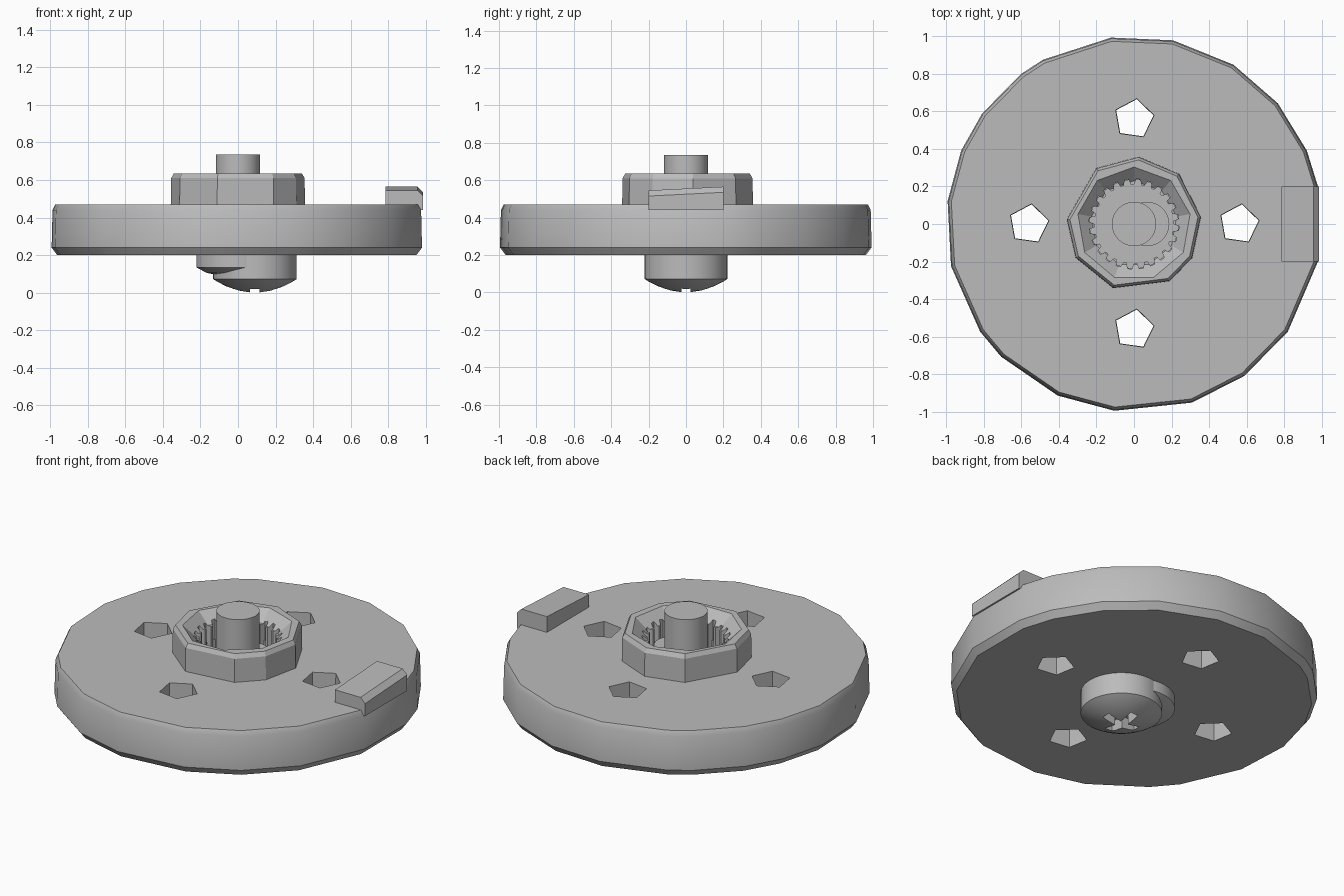
import bpy, bmesh
from math import cos, sin, radians, pi

cube = bpy.data.objects.get("Cube")
if cube:
    bpy.data.objects.remove(cube)

grey = bpy.data.materials.new("plain_grey")
grey.use_nodes = True
grey.diffuse_color = (0.5, 0.5, 0.5, 1)
grey.node_tree.nodes["Principled BSDF"].inputs["Base Color"].default_value = (0.5, 0.5, 0.5, 1)


def circle(sides, radius=1.0, phase=0.0):
    return [(radius * cos(phase + 2 * pi * i / sides), radius * sin(phase + 2 * pi * i / sides))
            for i in range(sides)]


def polar(degrees, radius=1.0):
    return [(radius * cos(radians(a)), radius * sin(radians(a))) for a in degrees]


def loft(name, rings, centre=(0, 0)):
    """Closed solid through rings of (outline, scale, z)."""
    bm = bmesh.new()
    loops = [[bm.verts.new((centre[0] + x * s, centre[1] + y * s, z)) for x, y in outline]
             for outline, s, z in rings]
    n = len(loops[0])
    for a, b in zip(loops, loops[1:]):
        for i in range(n):
            j = (i + 1) % n
            bm.faces.new((a[i], a[j], b[j], b[i]))
    bm.faces.new(loops[0][::-1])
    bm.faces.new(loops[-1])
    bmesh.ops.recalc_face_normals(bm, faces=bm.faces)
    mesh = bpy.data.meshes.new(name)
    bm.to_mesh(mesh)
    bm.free()
    mesh.materials.append(grey)
    ob = bpy.data.objects.new(name, mesh)
    bpy.context.collection.objects.link(ob)
    return ob


def cut(target, cutters):
    """Subtract the cutters, apply the result and remove the helpers."""
    for c in cutters:
        c.hide_render = True
        mod = target.modifiers.new("cut", 'BOOLEAN')
        mod.operation = 'DIFFERENCE'
        mod.solver = 'EXACT'
        mod.object = c
    bpy.context.view_layer.update()
    graph = bpy.context.evaluated_depsgraph_get()
    mesh = bpy.data.meshes.new_from_object(target.evaluated_get(graph))
    target.modifiers.clear()
    target.data = mesh
    for c in cutters:
        bpy.data.objects.remove(c)


def box(name, centre, half_x, half_y, z0, z1):
    outline = [(-half_x, -half_y), (half_x, -half_y), (half_x, half_y), (-half_x, half_y)]
    return loft(name, [(outline, 1, z0), (outline, 1, z1)], centre)


# Faceted wheel with softened rims
rim = polar([-167, -145, -135, -114, -96, -72, -54, -35, -11.5, 11.5,
             23, 40, 58, 78, 97, 119, 127, 144, 157, 173])
wheel = loft("wheel_disc", [(rim, 0.97, 0.2), (rim, 1, 0.24), (rim, 0.995, 0.44), (rim, 0.98, 0.47)])

# Four through holes and the shallow bore floor
holes = []
for i in range(4):
    hole = circle(5, 0.11, radians(82))
    spot = (0.56 * cos(i * pi / 2), 0.56 * sin(i * pi / 2))
    holes.append(loft("hole_cutter", [(hole, 0.95, 0.1), (hole, 1, 0.6)], spot))
bore = circle(48, 0.235)
holes.append(loft("bore_cutter", [(bore, 1, 0.42), (bore, 1, 0.6)]))
cut(wheel, holes)

# Hub collar with a funnel mouth and a toothed bore
collar = polar([-150, -108, -58, -30, 6, 48, 86, 124, 176], 0.36)
hub = loft("hub_collar", [(collar, 1, 0.42), (collar, 0.99, 0.61), (collar, 0.95, 0.635)])
teeth = []
for i in range(24):
    for step, r in ((0, 0.21), (0.3, 0.21), (0.45, 0.24), (0.8, 0.24)):
        a = 2 * pi * (i + step) / 24
        teeth.append((r * cos(a), r * sin(a)))
spline = loft("spline_cutter", [(teeth, 1, 0.3), (teeth, 1, 0.7)])
mouth = circle(9, 0.32, radians(10))
funnel = loft("funnel_cutter", [(mouth, 0.72, 0.57), (mouth, 1, 0.65)])
cut(hub, [spline, funnel])

# Centre pin and the offset step beside it
pin = circle(32, 0.118)
loft("centre_pin", [(pin, 1, 0.3), (pin, 1, 0.735)])
loft("offset_step", [(pin, 1, 0.3), (pin, 1, 0.51)], (0.07, 0))

# Domed heads under the wheel, the larger one offset
head = circle(40, 0.222)
loft("inner_head", [(head, 0.4, 0.09), (head, 0.75, 0.105), (head, 1, 0.135), (head, 1, 0.3)])
screw = loft("offset_screw_head",
             [(head, 0.12, 0.0), (head, 0.4, 0.011), (head, 0.7, 0.035),
              (head, 0.9, 0.058), (head, 1, 0.072), (head, 1, 0.3)], (0.09, 0))
cross = [box("slot_cutter", (0.09, 0), hx, hy, -0.05, 0.075)
         for hx, hy in ((0.11, 0.025), (0.025, 0.11))]
cut(screw, cross)

# Rim lug with a sloping top and a chamfered outer edge
lug = box("rim_lug", (0.885, 0), 0.1, 0.2, 0.44, 0.565)
bm = bmesh.new()
bm.from_mesh(lug.data)
outer = [e for e in bm.edges if all(v.co.x > 0.9 and v.co.z > 0.5 for v in e.verts)]
bmesh.ops.bevel(bm, geom=outer, offset=0.03, segments=1, affect='EDGES')
for v in bm.verts:
    if v.co.z > 0.5 and v.co.y < 0:
        v.co.z -= 0.02
bm.to_mesh(lug.data)
bm.free()

# Smooth the round sides and keep the hard edges
smooth = [o for o in bpy.context.scene.objects if o.type == 'MESH' and grey.name in o.data.materials]
bpy.ops.object.select_all(action='DESELECT')
for o in smooth:
    o.select_set(True)
bpy.context.view_layer.objects.active = wheel
bpy.ops.object.shade_smooth_by_angle(angle=radians(25))
